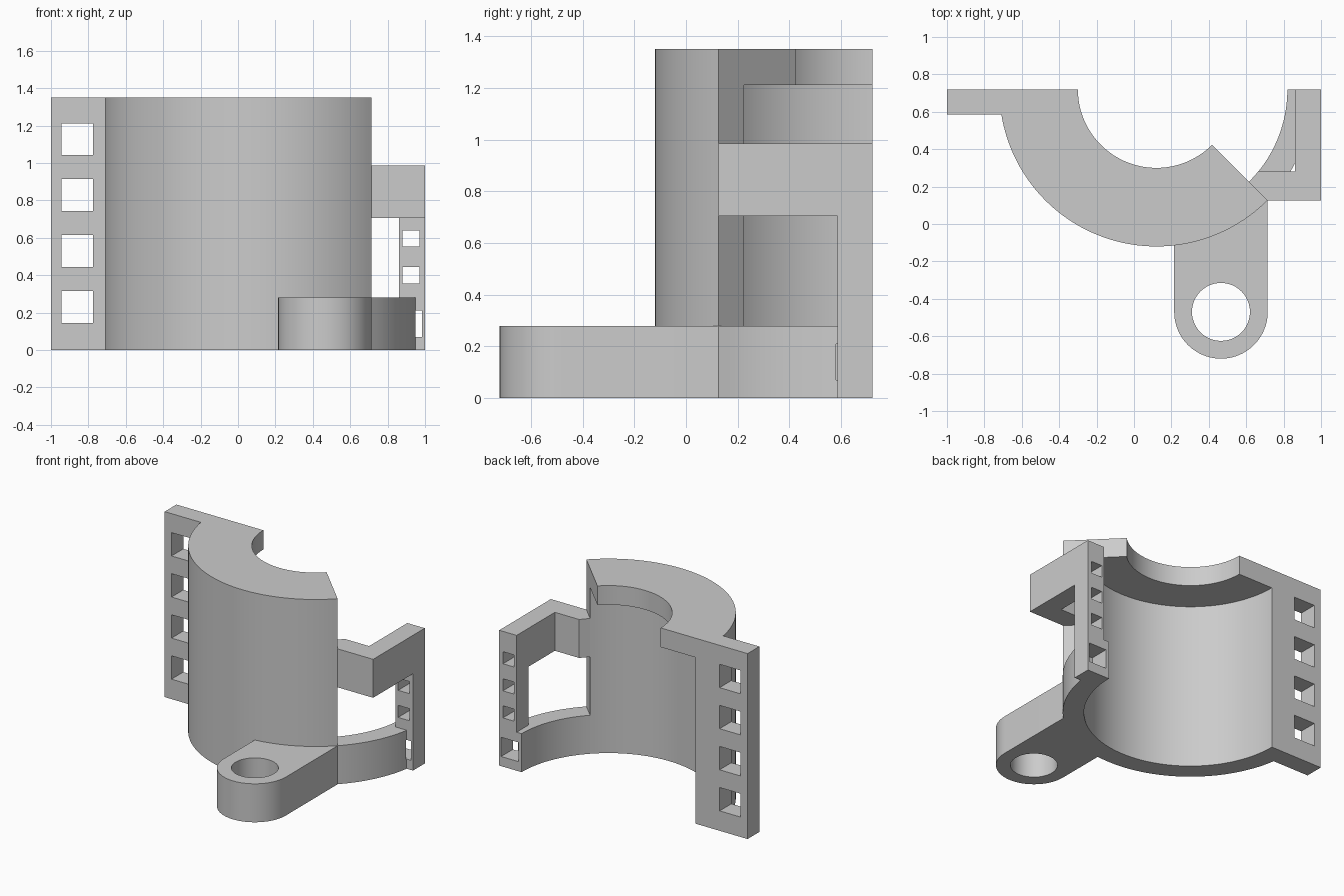
import bpy, bmesh
from math import radians, cos, sin, sqrt

default = bpy.data.objects.get("Cube")
if default:
    bpy.data.objects.remove(default)

CX, CY = 0.12, 0.72            # axis of the half cylinder
R_LIP, R_IN, R_OUT = 0.42, 0.70, 0.84
FLANGE_Y = 0.585               # front of both flanges
TOP, LIP_Z, BASE_Z = 1.35, 1.21, 0.28
ARM_Z, ARM_TOP = 0.705, 0.985

grey = bpy.data.materials.new("plain grey")
grey.use_nodes = True
grey.diffuse_color = (0.6, 0.6, 0.6, 1)
grey.node_tree.nodes["Principled BSDF"].inputs["Base Color"].default_value = (0.6, 0.6, 0.6, 1)


def add_object(name, bm):
    bmesh.ops.recalc_face_normals(bm, faces=bm.faces)
    mesh = bpy.data.meshes.new(name)
    bm.to_mesh(mesh)
    bm.free()
    mesh.materials.append(grey)
    obj = bpy.data.objects.new(name, mesh)
    bpy.context.collection.objects.link(obj)
    return obj


def prism(name, outline, z0, z1):
    """Extrude a plan outline from z0 to z1."""
    bm = bmesh.new()
    low = [bm.verts.new((x, y, z0)) for x, y in outline]
    high = [bm.verts.new((x, y, z1)) for x, y in outline]
    bm.faces.new(low)
    bm.faces.new(high)
    n = len(outline)
    for i in range(n):
        j = (i + 1) % n
        bm.faces.new((low[i], low[j], high[j], high[i]))
    return add_object(name, bm)


def sweep(name, profile, start, end, steps):
    """Turn a (radius, z) profile about the axis between two angles."""
    bm = bmesh.new()
    rings = []
    for k in range(steps + 1):
        a = radians(start + (end - start) * k / steps)
        rings.append([bm.verts.new((CX + r * cos(a), CY + r * sin(a), z)) for r, z in profile])
    n = len(profile)
    for a, b in zip(rings, rings[1:]):
        for i in range(n):
            j = (i + 1) % n
            bm.faces.new((a[i], a[j], b[j], b[i]))
    bm.faces.new(rings[0])
    bm.faces.new(rings[-1])
    return add_object(name, bm)


def arc(cx, cy, r, start, end, steps):
    angles = [radians(start + (end - start) * k / steps) for k in range(steps + 1)]
    return [(cx + r * cos(a), cy + r * sin(a)) for a in angles]


def box(name, x0, x1, y0, y1, z0, z1):
    return prism(name, [(x0, y0), (x1, y0), (x1, y1), (x0, y1)], z0, z1)


def cut(obj, cutter):
    cutter.hide_render = True
    cutter.hide_viewport = True
    cutter.display_type = 'WIRE'
    mod = obj.modifiers.new("opening", 'BOOLEAN')
    mod.operation = 'DIFFERENCE'
    mod.solver = 'EXACT'
    mod.object = cutter


# Half shell with the inward lip at its top
shell = sweep("shell", [(R_IN, 0), (R_OUT, 0), (R_OUT, TOP), (R_LIP, TOP),
                        (R_LIP, LIP_Z), (R_IN, LIP_Z)], 180, 315, 60)

# Low ring that continues the shell
base_ring = sweep("base_ring", [(R_IN, 0), (R_OUT, 0), (R_OUT, BASE_Z), (R_IN, BASE_Z)], 315, 360, 20)

# Left flange with four square windows
reach = sqrt(R_OUT ** 2 - (CY - FLANGE_Y) ** 2)
flange = prism("tall_flange", [(-1, CY), (-1, FLANGE_Y), (CX - reach, FLANGE_Y), (CX - R_OUT, CY)], 0, TOP)
for i in range(4):
    z = 0.145 + 0.299 * i
    cut(flange, box(f"tall_window_cutter_{i}", -0.945, -0.775, 0.5, 0.8, z, z + 0.17))

# Right foot, with a window that runs on into the ring
foot = prism("flange_foot", [(CX + reach, FLANGE_Y), (1, FLANGE_Y), (1, CY), (CX + R_OUT, CY)], 0, BASE_Z)
foot_cutter = box("foot_window_cutter", 0.845, 0.985, 0.58, 0.8, 0.07, 0.21)
cut(foot, foot_cutter)
cut(base_ring, foot_cutter)

# Right post with three small windows
post = box("flange_post", 0.86, 1, FLANGE_Y, CY, BASE_Z, ARM_TOP)
for i in range(3):
    z = 0.355 + 0.197 * i
    cut(post, box(f"post_window_cutter_{i}", 0.88, 0.97, 0.5, 0.8, z, z + 0.088))

# Bent arm from the shell edge to the post
edge = R_OUT * sin(radians(45))
inner = R_IN * sin(radians(45))
arm = prism("bent_arm", [(CX + edge, CY - edge), (1, CY - edge), (1, FLANGE_Y), (0.86, FLANGE_Y),
                         (0.86, 0.28), (0.664, 0.28), (CX + inner, CY - inner)], ARM_Z, ARM_TOP)

# Mounting lug with a round hole
lug_x, lug_y, lug_r = 0.465, -0.47, 0.25
lug = prism("mounting_lug", [(lug_x + lug_r, CY - edge), (lug_x - lug_r, -0.04)]
            + arc(lug_x, lug_y, lug_r, 180, 360, 40), 0, BASE_Z)
cut(lug, prism("lug_hole_cutter", arc(lug_x, lug_y, 0.155, 0, 352.5, 47), -0.1, 0.4))

# Apply the openings, then smooth the curved walls
bpy.context.view_layer.update()
for obj in (shell, base_ring, flange, foot, post, arm, lug):
    graph = bpy.context.evaluated_depsgraph_get()
    mesh = bpy.data.meshes.new_from_object(obj.evaluated_get(graph))
    obj.modifiers.clear()
    obj.data = mesh
    bpy.ops.object.select_all(action='DESELECT')
    obj.select_set(True)
    bpy.context.view_layer.objects.active = obj
    bpy.ops.object.shade_smooth_by_angle(angle=radians(30))
for obj in [o for o in bpy.data.objects if "cutter" in o.name]:
    bpy.data.objects.remove(obj)
